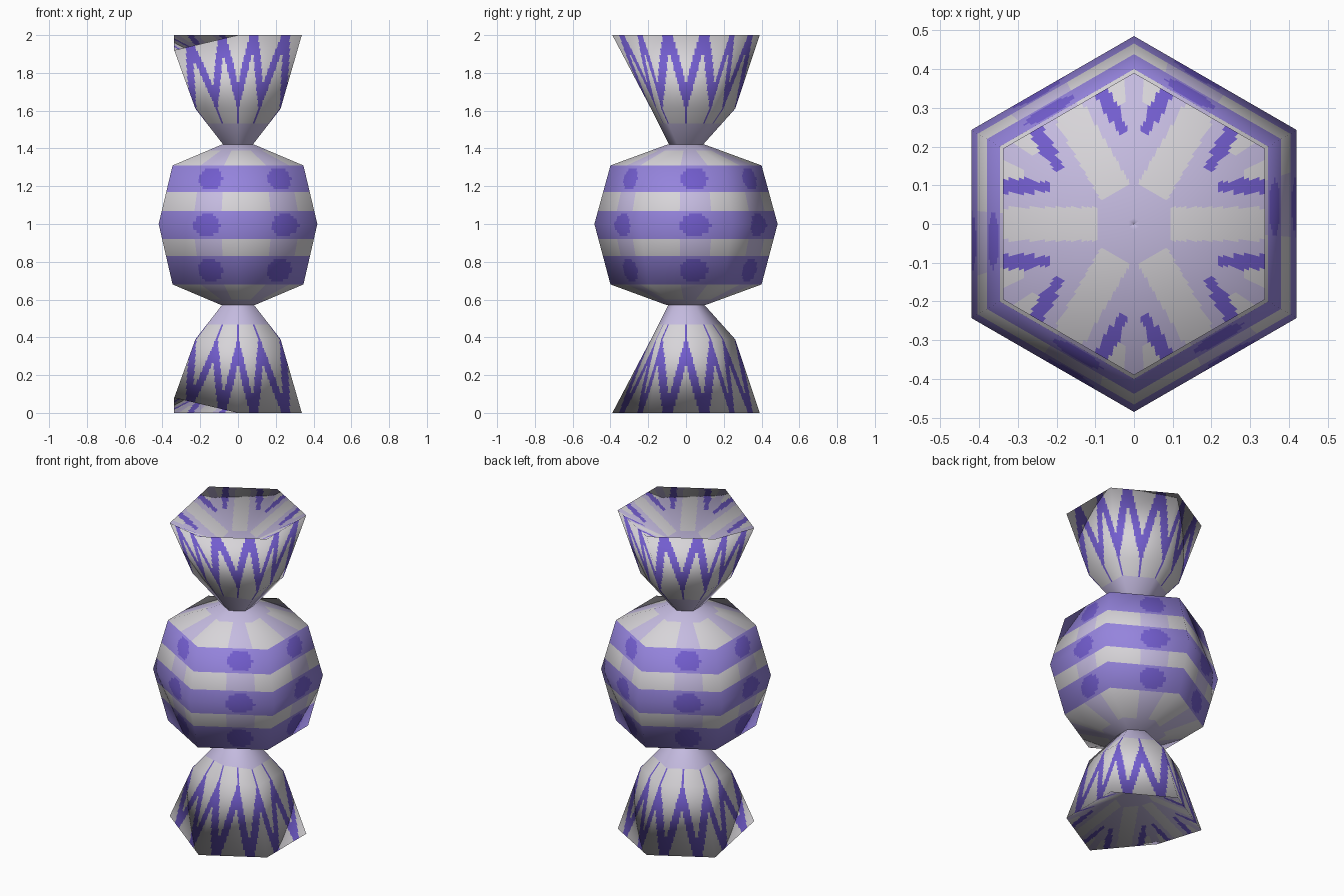
import bpy
from math import cos, sin, radians
from mathutils import Vector

if "Cube" in bpy.data.objects:
    bpy.data.objects.remove(bpy.data.objects["Cube"])


def material(name, rgb):
    m = bpy.data.materials.new(name)
    m.diffuse_color = (*rgb, 1)
    m.use_nodes = True
    m.node_tree.nodes["Principled BSDF"].inputs["Base Color"].default_value = m.diffuse_color
    return m


MATS = [material("pale_grey", (0.68, 0.66, 0.69)),
        material("lilac", (0.56, 0.50, 0.75)),
        material("soft_purple", (0.30, 0.23, 0.72)),
        material("deep_purple", (0.17, 0.11, 0.62))]


def hex_dir(k):
    a = radians(30 + 60 * k)
    return Vector((cos(a), sin(a), 0))


def hex_shell(name, profile, rows, cols, rule, tweak=None, flip=False, cap=False):
    """Six-sided shell through (radius, z) rings, cut finely so a rule can colour it.
    rows are positions along the profile: 1.5 is halfway from ring 1 to ring 2."""
    tweak = tweak or {}
    n = len(profile)
    rings, norms = [], []
    for i, (r, z) in enumerate(profile):
        a, b = profile[max(i - 1, 0)], profile[min(i + 1, n - 1)]
        tr, tz = b[0] - a[0], b[1] - a[1]
        ring, nrm = [], []
        for k in range(6):
            rr, zz = tweak.get((i, k), (r, z))
            ring.append(hex_dir(k) * rr + Vector((0, 0, zz)))
            side = hex_dir(k) * tz + Vector((0, 0, -tr))
            nrm.append(side.normalized() if r > 0 else Vector((0, 0, 1)))
        rings.append(ring)
        norms.append(nrm)
    verts, vnorm, faces, mats = [], [], [], []
    w = 6 * cols
    for s in rows:
        i = min(int(s + 1e-6), n - 2)
        t = s - i
        for c in range(w):
            k, u = c // cols, (c % cols) / cols
            for src, out in ((rings, verts), (norms, vnorm)):
                lo = src[i][k].lerp(src[i][(k + 1) % 6], u)
                hi = src[i + 1][k].lerp(src[i + 1][(k + 1) % 6], u)
                out.append(lo.lerp(hi, t))
    for j in range(len(rows) - 1):
        for c in range(w):
            d = (c + 1) % w
            faces.append((j * w + c, j * w + d, (j + 1) * w + d, (j + 1) * w + c))
            mats.append(rule((c % cols + 0.5) / cols, (rows[j] + rows[j + 1]) / 2))
    if cap:
        faces += [tuple(reversed(range(w))), tuple(range((len(rows) - 1) * w, len(rows) * w))]
        mats += [1, 1]
    if flip:  # mirrored copy at the foot
        verts = [Vector((v.x, v.y, 2 - v.z)) for v in verts]
        vnorm = [Vector((v.x, v.y, -v.z)) for v in vnorm]
        faces = [tuple(reversed(f)) for f in faces]
    me = bpy.data.meshes.new(name)
    me.from_pydata(verts, [], faces)
    for m in MATS:
        me.materials.append(m)
    for p, m in zip(me.polygons, mats):
        p.material_index = m
        p.use_smooth = True
    me.update()
    me.normals_split_custom_set_from_vertices([v.normalized() for v in vnorm])
    ob = bpy.data.objects.new(name, me)
    bpy.context.collection.objects.link(ob)
    return ob


def steps(marks, size):
    out = [marks[0]]
    for a, b in zip(marks, marks[1:]):
        m = max(1, round((b - a) / size))
        out += [a + (b - a) * (i + 1) / m for i in range(m)]
    return out


# Round sweet: purple bands crossed by faint lilac columns, darkest where they meet
BODY = [(0.10, 0.57), (0.40, 0.68), (0.485, 1.0), (0.40, 1.31), (0.10, 1.42)]
BANDS = ((0.68, 0.83), (0.92, 1.07), (1.17, 1.31))


def body_row(z):
    i = max(j for j in range(4) if BODY[j][1] <= z + 1e-6)
    return i + (z - BODY[i][1]) / (BODY[i + 1][1] - BODY[i][1])


def body_colour(u, s):
    i = int(s)
    z = BODY[i][1] + (s - i) * (BODY[i + 1][1] - BODY[i][1])
    for a, b in BANDS:
        if a < z < b:
            spot = ((u - 0.60) / 0.17) ** 2 + ((z - (a + b) / 2) / 0.06) ** 2
            return 3 if spot < 1 else 2
    return 1 if abs(u - 0.60) < 0.17 or not 0.60 < z < 1.39 else 0


body_z = steps([0.57, 0.68, 0.83, 0.92, 1.0, 1.07, 1.17, 1.31, 1.42], 0.015)
hex_shell("sweet_body", BODY, [body_row(z) for z in body_z], 28, body_colour, cap=True)


# Wrapper ends: outside zigzags fade to the neck, inside is a shallow hollow
def wrapper_colour(u, s):
    if s > 2:                             # hollow, from rim to centre
        t = s - 2
        across = abs(u - 0.5) * (1 - t)   # sideways distance from the face middle
        if abs(across - 0.25) < (0.05 if t < 0.25 else 0.035) and t < 0.37:
            return 3
        if t < 0.72 and across < 0.11:
            return 0
        return 0 if t < 0.16 and 0.08 < min(u, 1 - u) < 0.2 else 1
    d = abs((u % 0.5) - 0.25)             # distance from the nearest stripe pair
    z = 1.42 + 0.19 * s if s < 1 else 1.61 + 0.39 * (s - 1)
    t = (2 - z) / 0.58                    # 0 at the rim, 1 at the neck
    leg = min(t / 0.62, 1) * 0.25
    half = 0.065 if t < 0.5 else 0.065 * (0.88 - t) / 0.38
    if abs(d - leg) < half:
        return 3
    return 1 if t > 0.8 else 0


PROFILE = [(0.09, 1.42), (0.26, 1.61), (0.39, 2.0), (0.0, 1.78)]
TWEAK = {(1, 4): (0.185, 1.61),   # flattened front fold
         (2, 3): (0.39, 1.92)}    # dipped rim corner
ROWS = steps([0, 1], 0.06) + steps([1, 2], 0.03)[1:] + steps([2, 3], 0.04)[1:]
for name, flip in (("top_wrapper", False), ("bottom_wrapper", True)):
    hex_shell(name, PROFILE, ROWS, 40, wrapper_colour, TWEAK, flip)
